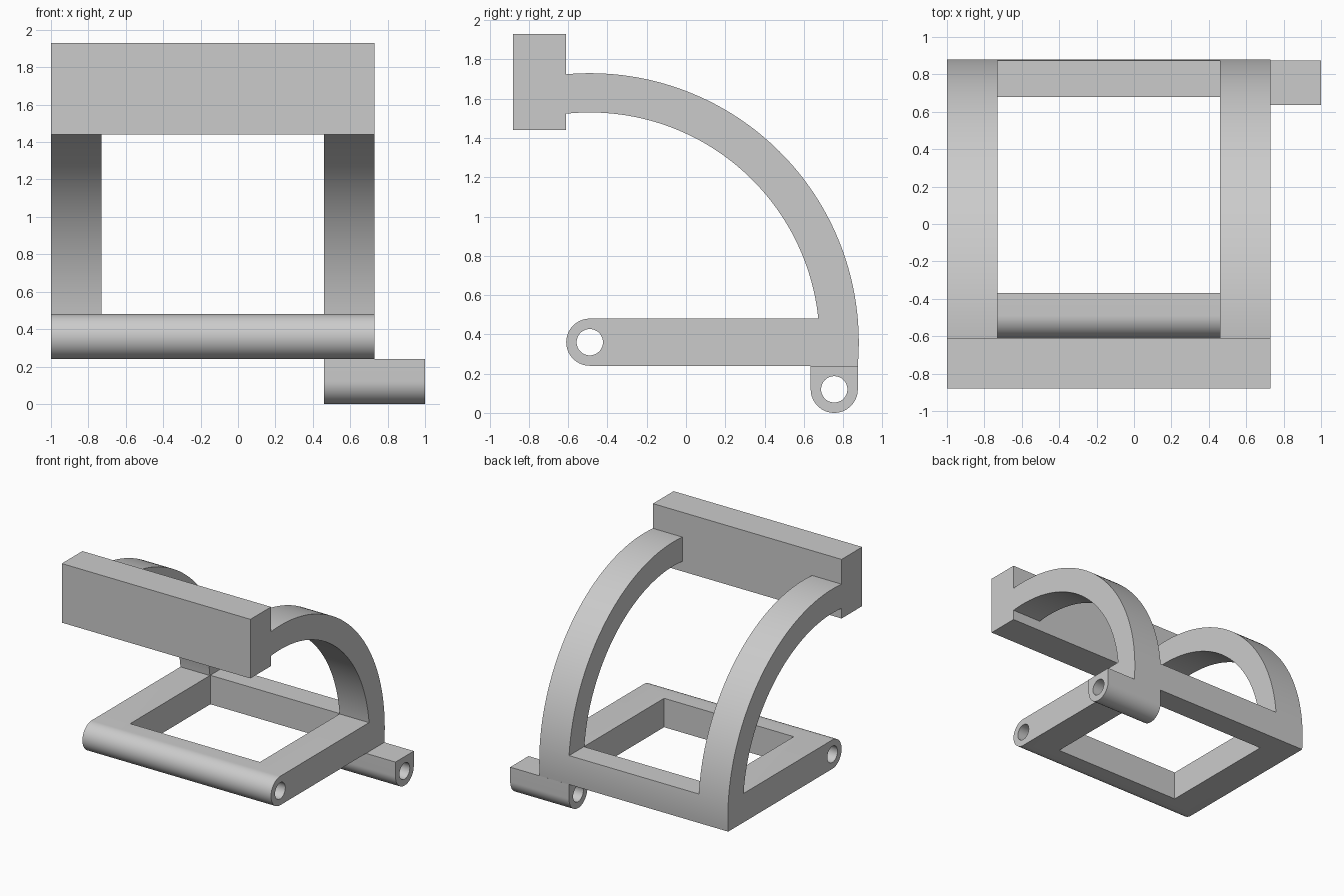
import bpy
import bmesh
from math import sin, cos, pi, asin, radians

cube = bpy.data.objects.get("Cube")
if cube:
    bpy.data.objects.remove(cube, do_unlink=True)

grey = bpy.data.materials.new("plain grey")
grey.use_nodes = True
colour = (0.6, 0.6, 0.6, 1)
grey.diffuse_color = colour
grey.node_tree.nodes["Principled BSDF"].inputs["Base Color"].default_value = colour

PIVOT = (-0.49, 0.36)          # arch centre and front bore, as (y, z)
LUG = (0.755, 0.12)
R_OUT, R_IN, R_END, R_BORE = 1.37, 1.17, 0.12, 0.067
LEFT, RIGHT = -1.0, 0.73       # frame extent in x
IN_LEFT, IN_RIGHT = -0.73, 0.46


def arc(centre, r, a0, a1, n):
    """Points (y, z) along an arc, angles in radians from +y."""
    return [(centre[0] + r * cos(a0 + (a1 - a0) * i / n),
             centre[1] + r * sin(a0 + (a1 - a0) * i / n)) for i in range(n + 1)]


def prism(name, profile, x0, x1):
    """Extrude a (y, z) outline along x."""
    bm = bmesh.new()
    face = bm.faces.new([bm.verts.new((x0, y, z)) for y, z in profile])
    out = bmesh.ops.extrude_face_region(bm, geom=[face])
    verts = [g for g in out["geom"] if isinstance(g, bmesh.types.BMVert)]
    bmesh.ops.translate(bm, verts=verts, vec=(x1 - x0, 0, 0))
    bmesh.ops.recalc_face_normals(bm, faces=bm.faces)
    mesh = bpy.data.meshes.new(name)
    bm.to_mesh(mesh)
    bm.free()
    mesh.materials.append(grey)
    obj = bpy.data.objects.new(name, mesh)
    bpy.context.collection.objects.link(obj)
    return obj


def box(name, x0, x1, y0, y1, z0, z1):
    return prism(name, [(y0, z0), (y1, z0), (y1, z1), (y0, z1)], x0, x1)


def combine(obj, other, operation):
    """Apply a boolean and discard the second solid."""
    mod = obj.modifiers.new("combine", "BOOLEAN")
    mod.operation, mod.solver, mod.object = operation, "EXACT", other
    bpy.context.view_layer.objects.active = obj
    bpy.ops.object.modifier_apply(modifier=mod.name)
    bpy.data.objects.remove(other, do_unlink=True)


def bore(obj, centre):
    combine(obj, prism("bore_cutter", arc(centre, R_BORE, 0, 2 * pi, 48)[:-1], -1.2, 1.2),
            "DIFFERENCE")


# Base and arch share one side outline
low = -asin(R_END / R_OUT)
high = pi / 2 + asin(0.13 / R_OUT)     # arch ends just inside the top beam
outline = (arc(PIVOT, R_OUT, low, high, 72)
           + arc(PIVOT, R_IN, pi / 2 + asin(0.13 / R_IN), asin(R_END / R_IN), 72)
           + arc(PIVOT, R_END, pi / 2, 3 * pi / 2, 32))
frame = prism("arched_frame", outline, LEFT, RIGHT)

# Clear the space between the arms and the opening in the base
combine(frame, box("arm_gap_cutter", IN_LEFT, IN_RIGHT, -1, 1, 0.48, 2), "DIFFERENCE")
combine(frame, box("opening_cutter", IN_LEFT, IN_RIGHT, -0.37, 0.68, 0.1, 0.6), "DIFFERENCE")
bore(frame, PIVOT)

# Top beam across both arms
combine(frame, box("top_beam", LEFT, RIGHT, -0.88, -0.61, 1.44, 1.93), "UNION")

# Hinge lug under the rear corner
top = 0.24
lug_outline = ([(LUG[0] - R_END, top)] + arc(LUG, R_END, pi, 2 * pi, 32)
               + [(LUG[0] + R_END, top)])
lug = prism("hinge_lug", lug_outline, IN_RIGHT, 1.0)
bore(lug, LUG)

for obj in (frame, lug):
    bpy.ops.object.select_all(action="DESELECT")
    obj.select_set(True)
    bpy.context.view_layer.objects.active = obj
    bpy.ops.object.shade_smooth_by_angle(angle=radians(30))
